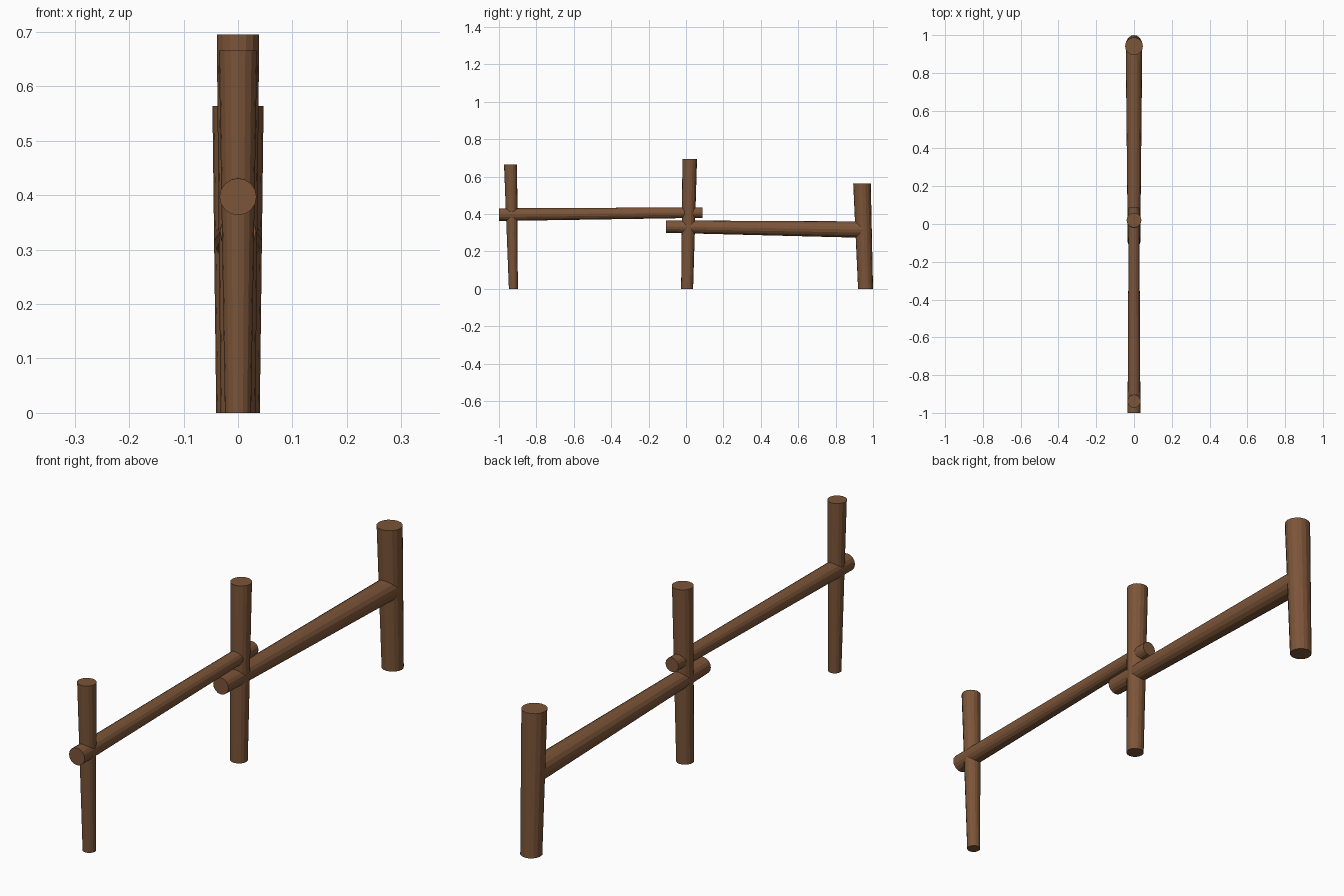
import bpy, bmesh
from math import cos, sin, pi

if "Cube" in bpy.data.objects:
    bpy.data.objects.remove(bpy.data.objects["Cube"])

SIDES = 16
wood = bpy.data.materials.new("brown_wood")
wood.diffuse_color = (0.20, 0.09, 0.04, 1)
wood.use_nodes = True
wood.node_tree.nodes["Principled BSDF"].inputs["Base Color"].default_value = wood.diffuse_color


def log(name, start, end, r0, r1, upright):
    """Tapered log between two (y, z) points, ends cut level (post) or plumb (rail)."""
    bm = bmesh.new()
    rings = []
    for (y, z), r in ((start, r0), (end, r1)):
        ring = []
        for i in range(SIDES):
            a = 2 * pi * i / SIDES
            u, v = r * cos(a), r * sin(a)
            ring.append(bm.verts.new((u, y + v, z) if upright else (u, y, z + v)))
        rings.append(ring)
    bm.faces.new(rings[0])
    bm.faces.new(rings[1])
    for i in range(SIDES):
        j = (i + 1) % SIDES
        bm.faces.new((rings[0][i], rings[0][j], rings[1][j], rings[1][i]))
    bmesh.ops.recalc_face_normals(bm, faces=bm.faces)
    mesh = bpy.data.meshes.new(name)
    bm.to_mesh(mesh)
    bm.free()
    mesh.materials.append(wood)
    obj = bpy.data.objects.new(name, mesh)
    bpy.context.collection.objects.link(obj)


# Leaning posts, wider at the top
log("front_post", (-0.923, 0), (-0.938, 0.666), 0.024, 0.035, True)
log("middle_post", (0.006, 0), (0.020, 0.695), 0.032, 0.039, True)
log("back_post", (0.960, 0), (0.941, 0.564), 0.040, 0.047, True)

# Rails overlapping at the middle post
log("front_rail", (-1.0, 0.397), (0.087, 0.408), 0.034, 0.028, False)
log("back_rail", (-0.107, 0.333), (0.955, 0.317), 0.033, 0.044, False)
